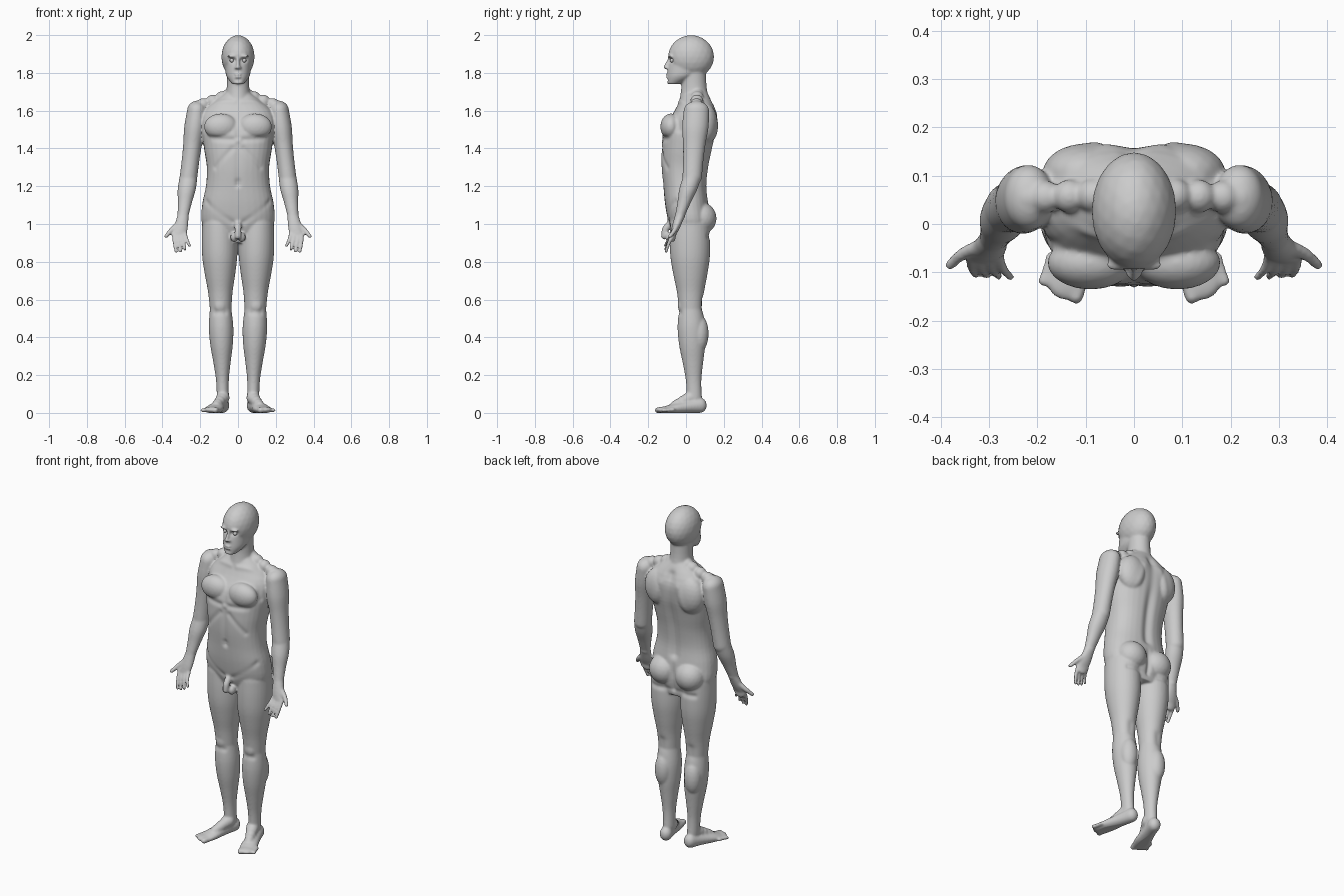
import bpy, bmesh, math
from mathutils import Vector, Matrix, kdtree
from mathutils.geometry import intersect_point_line

default_cube = bpy.data.objects.get("Cube")
if default_cube:
    bpy.data.objects.remove(default_cube)

GREY = (.6, .6, .6, 1)
skin = bpy.data.materials.new("plain grey")
skin.use_nodes = True
skin.diffuse_color = GREY
skin.node_tree.nodes["Principled BSDF"].inputs["Base Color"].default_value = GREY

X, Y, Z = Vector((1, 0, 0)), Vector((0, 1, 0)), Vector((0, 0, 1))
SIDES = (1, -1)
STEPS = 4
form = bmesh.new()


def mirrored(point, side):
    return Vector((point[0] * side, point[1], point[2]))


def spline(rows):
    """Catmull-Rom interpolation through rows of numbers."""
    rows = [Vector(row) for row in rows]
    ends = [rows[0]] + rows + [rows[-1]]
    result = []
    for a, b, c, d in zip(ends, ends[1:], ends[2:], ends[3:]):
        for step in range(STEPS):
            t = step / STEPS
            result.append(b + (c - a) * (t / 2) + (a * 2 - b * 5 + c * 4 - d) * (t * t / 2)
                          + (b * 3 - a - c * 3 + d) * (t ** 3 / 2))
    return result + [rows[-1]]


def loft(rows, across=X, along=Y, side=1, power=1, egg=0, count=32):
    """Closed skin over rings of centre, half width and half depth."""
    loops = []
    for x, y, z, wide, deep in spline(rows):
        loop = []
        for i in range(count):
            angle = math.tau * i / count
            c, s = math.cos(angle), math.sin(angle)
            u = math.copysign(abs(c) ** power, c) * wide * (1 + egg * s)
            v = math.copysign(abs(s) ** power, s) * deep
            point = Vector((x, y, z)) + across * u + along * v
            loop.append(form.verts.new(mirrored(point, side)))
        loops.append(loop)
    for low, high in zip(loops, loops[1:]):
        for i in range(count):
            j = (i + 1) % count
            form.faces.new((low[i], low[j], high[j], high[i]))
    form.faces.new(loops[0])
    form.faces.new(loops[-1])


def stack(bottom, step, widths, fronts, backs, **shape):
    """Upright loft from evenly spaced half widths, fronts and backs."""
    loft([(0, (front + back) / 2, bottom + step * i, wide, (back - front) / 2)
          for i, (wide, front, back) in enumerate(zip(widths, fronts, backs))], **shape)


def blob(centre, size, side=1):
    place = Matrix.Translation(mirrored(centre, side))
    bmesh.ops.create_icosphere(form, subdivisions=3, radius=1,
                               matrix=place @ Matrix.Diagonal((*size, 1)))


def limb(start, end, radii, depth=(1, 1), side=1, across=X, along=Y):
    """Round-ended limb; depth gives the thickness ratio at both ends."""
    rows = []
    for i, radius in enumerate(radii):
        t = i / (len(radii) - 1)
        ratio = depth[0] + (depth[1] - depth[0]) * t
        rows.append((*start.lerp(end, t), radius, radius * ratio))
    loft(rows, across, along, side)
    for x, y, z, wide, deep in (rows[0], rows[-1]):
        size = (wide, deep, wide) if along == Y else (wide, wide, deep)
        blob((x, y, z), size, side)


def digit(points, thick, thin, side=1):
    """Rounded tapering form made of overlapping beads."""
    path = spline(points)
    for i, point in enumerate(path):
        radius = thick + (thin - thick) * i / (len(path) - 1)
        blob(point, (radius, radius, radius), side)


# Torso
stack(.9, .1,
      widths=(.13, .19, .19, .17, .165, .18, .19, .18, .06),
      fronts=(-.05, -.09, -.11, -.12, -.13, -.13, -.12, -.06, -.01),
      backs=(.11, .13, .12, .11, .12, .14, .16, .16, .11), power=.85)

# Neck, skull and jaw
limb(Vector((0, .045, 1.62)), Vector((0, .04, 1.82)), (.075, .06, .06), (1.15, 1.1))
blob((0, .027, 1.885), (.088, .122, .115))
stack(1.74, .04,
      widths=(.03, .06, .068, .072, .074),
      fronts=(-.1, -.1, -.096, -.09, -.095),
      backs=(-.04, .04, .08, .1, .1), power=.9, egg=.1)

# Nose and lips
digit([(0, -.09, 1.875), (0, -.1, 1.85), (0, -.11, 1.83)], .007, .011)
blob((0, -.1, 1.79), (.02, .009, .006))
blob((0, -.1, 1.778), (.02, .009, .006))

# Groin
digit([(0, -.085, 1), (0, -.11, .97), (0, -.115, .935)], .02, .017)

# Joints of the left side
shoulder, elbow = Vector((.218, .055, 1.6)), Vector((.262, .033, 1.25))
wrist, knuckles = Vector((.29, -.03, 1.05)), Vector((.31, -.068, .94))
hip, knee = Vector((.1, .02, 1)), Vector((.092, .025, .55))
ankle, heel = Vector((.08, .044, .08)), Vector((.08, .075, .04))
ball, instep = Vector((.138, -.115, .016)), Vector((.115, -.06, .04))
foot_across = Z.cross(heel - ball).normalized() * -1

for side in SIDES:
    # Face, chest, back, seat and knee masses
    blob((.012, -.1, 1.826), (.008, .009, .007), side)
    blob((.034, -.084, 1.888), (.026, .014, .008), side)
    blob((.09, -.08, 1.515), (.09, .056, .07), side)
    blob((.1, .105, 1.53), (.09, .062, .11), side)
    blob((.086, .08, 1.03), (.086, .082, .085), side)
    blob((.02, -.085, .93), (.02, .025, .027), side)
    blob((.095, -.02, .57), (.034, .024, .045), side)
    blob((.097, .07, .42), (.05, .05, .1), side)
    digit([(.05, .06, 1.68), shoulder + Z * .02], .036, .034, side)

    # Arm and palm
    limb(shoulder, elbow, (.052, .056, .05, .047, .047), (1.3, 1.1), side)
    limb(elbow, wrist, (.047, .048, .038, .03), (1.05, .9), side)
    limb(wrist, knuckles, (.03, .034, .038, .036), (.9, .4), side)

    # Fingers and thumb
    for i in range(4):
        t = i / 3
        root = Vector((.338, -.07, .94)).lerp(Vector((.28, -.065, .95)), t)
        tip = Vector((.328, -.105, .855)).lerp(Vector((.256, -.11, .885)), t)
        bend = (root + tip) / 2 + Vector((.003, -.004, 0))
        tip.z -= .01 * math.sin(math.pi * t)
        digit([root, bend, tip], .012, .009, side)
    digit([(.318, -.045, 1), (.355, -.062, .965), (.381, -.085, .935)], .016, .011, side)

    # Leg
    limb(hip, knee, (.09, .094, .092, .08, .065, .057), (1.15, 1.1), side)
    limb(knee, ankle, (.057, .065, .06, .046, .034, .032), (1.1, 1.25), side)

    # Foot and toes
    limb(heel, ball, (.035, .036, .04, .046, .044), (1.15, .4), side, foot_across, Z)
    digit([ankle - Y * .02, instep], .036, .024, side)
    for i in range(5):
        tip = Vector((.12 + .017 * i, -.15 + .008 * i, .014))
        radius = .011 if i else .016
        digit([tip + Vector((-.015, .05, .003)), tip], radius, radius, side)

bmesh.ops.recalc_face_normals(form, faces=form.faces)
form_mesh = bpy.data.meshes.new("body_form")
form.to_mesh(form_mesh)
form.free()
body = bpy.data.objects.new("body", form_mesh)
bpy.context.collection.objects.link(body)


def bake():
    """Replace the body mesh by the result of its modifiers."""
    graph = bpy.context.evaluated_depsgraph_get()
    mesh = bpy.data.meshes.new_from_object(body.evaluated_get(graph))
    body.modifiers.clear()
    body.data = mesh
    return mesh


def relax(times):
    smooth = body.modifiers.new("relax", 'SMOOTH')
    smooth.iterations = times


# Fuse the masses into one skin
fuse = body.modifiers.new("fuse", 'REMESH')
fuse.mode = 'VOXEL'
fuse.voxel_size = .0055
relax(8)
mesh = bake()

tree = kdtree.KDTree(len(mesh.vertices))
for vert in mesh.vertices:
    tree.insert(vert.co, vert.index)
tree.balance()
normals = [vert.normal.copy() for vert in mesh.vertices]


def stroke(start, end, radius=.015, push=-.007):
    """Raise or sink the skin along a line on both sides."""
    for side in SIDES if end[0] else (1,):
        a, b = mirrored(start, side), mirrored(end, side)
        reach = (b - a).length / 2 + radius * 2
        for co, index, _ in tree.find_range((a + b) / 2, reach):
            t = max(0, min(1, intersect_point_line(co, a, b)[1]))
            gap = (co - a.lerp(b, t)).length / radius
            mesh.vertices[index].co += normals[index] * push * math.exp(-gap * gap)


# Eye sockets, mouth and chin
stroke((.022, -.09, 1.866), (.042, -.08, 1.866), .012, -.011)
stroke((0, -.104, 1.784), (.02, -.1, 1.784), .005, -.004)
stroke((0, -.1, 1.764), (.01, -.1, 1.764), .01, -.003)
# Breastbone, chest edge, collarbone and armpit
stroke((0, -.13, 1.57), (0, -.13, 1.46))
stroke((.03, -.13, 1.447), (.14, -.11, 1.45))
stroke((.02, -.03, 1.645), (.16, -.01, 1.65), push=.005)
stroke((.165, -.05, 1.6), (.185, -.04, 1.5))
# Belly line, ribs, navel and groin crease
stroke((0, -.13, 1.42), (0, -.12, 1.24), push=-.005)
stroke((.03, -.13, 1.4), (.12, -.1, 1.3), push=-.005)
stroke((0, -.12, 1.22), (0, -.12, 1.21), push=-.01)
stroke((.03, -.09, 1.01), (.17, -.06, 1.12), push=-.005)
# Spine, shoulder blades, cleft and seat crease
stroke((0, .15, 1.64), (0, .11, 1.15), .025, -.014)
stroke((.06, .165, 1.58), (.1, .16, 1.44), .02, .005)
stroke((0, .14, 1.09), (0, .12, .94), push=-.012)
stroke((.03, .13, .935), (.14, .12, .935))
# Knees
stroke((.07, -.03, .53), (.12, -.03, .53), push=-.005)
stroke((.097, .1, .56), (.095, .09, .6), .025)

relax(2)
mesh = bake()

# Level the soles
for vert in mesh.vertices:
    vert.co.z = max(0, vert.co.z)
mesh.materials.clear()
mesh.materials.append(skin)
mesh.shade_smooth()

# Eyeballs
for side, label in zip(SIDES, ("left_eye", "right_eye")):
    bpy.ops.mesh.primitive_uv_sphere_add(segments=16, ring_count=10, radius=.011,
                                         location=mirrored((.033, -.074, 1.866), side))
    eye = bpy.context.object
    eye.name = label
    eye.data.materials.append(skin)
    bpy.ops.object.shade_smooth()
